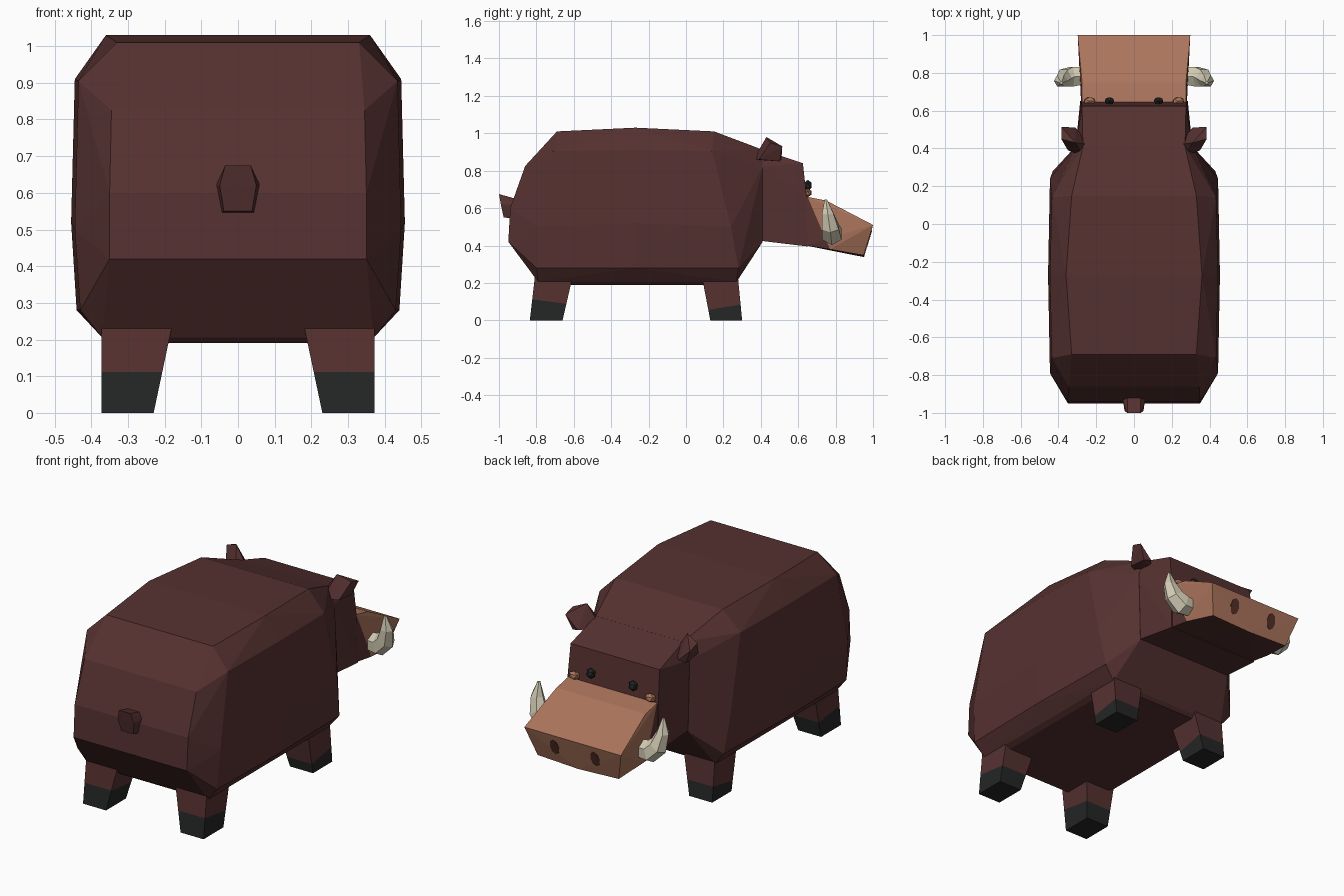
import bpy, bmesh, math
from mathutils import Vector

if "Cube" in bpy.data.objects:
    bpy.data.objects.remove(bpy.data.objects["Cube"])


def material(name, rgb):
    m = bpy.data.materials.new(name)
    m.diffuse_color = (*rgb, 1)
    m.use_nodes = True
    m.node_tree.nodes["Principled BSDF"].inputs["Base Color"].default_value = m.diffuse_color
    return m


BROWN = material("brown hide", (0.092, 0.031, 0.030))
TAN = material("tan snout", (0.41, 0.175, 0.106))
BLACK = material("black hoof", (0.018, 0.019, 0.019))
IVORY = material("ivory", (0.64, 0.59, 0.45))
NOSTRIL = material("dark nostril", (0.085, 0.028, 0.020))


def finish(bm, name, *mats):
    bmesh.ops.recalc_face_normals(bm, faces=bm.faces)
    me = bpy.data.meshes.new(name)
    bm.to_mesh(me)
    bm.free()
    for m in mats:
        me.materials.append(m)
    ob = bpy.data.objects.new(name, me)
    bpy.context.collection.objects.link(ob)
    return ob


def hull(points, mirror=True):
    """Faceted convex solid, optionally from one mirrored half."""
    bm = bmesh.new()
    pts = set(points)
    if mirror:
        pts |= {(-x, y, z) for x, y, z in points}
    for p in sorted(pts):
        bm.verts.new(p)
    bmesh.ops.convex_hull(bm, input=bm.verts[:])
    loose = [v for v in bm.verts if not v.link_faces]
    bmesh.ops.delete(bm, geom=loose, context='VERTS')
    bmesh.ops.dissolve_limit(bm, angle_limit=0.02, verts=bm.verts[:], edges=bm.edges[:])
    return bm


def loft(rings):
    """Closed skin through rings of equal length."""
    bm = bmesh.new()
    vs = [[bm.verts.new(p) for p in r] for r in rings]
    n = len(vs[0])
    for a, b in zip(vs, vs[1:]):
        for i in range(n):
            j = (i + 1) % n
            bm.faces.new((a[i], a[j], b[j], b[i]))
    bm.faces.new(vs[0])
    bm.faces.new(vs[-1])
    return bm


# Barrel body with chamfered edges, tapering to the neck
finish(hull([
    (.345, -.86, .825), (.35, -.94, .60), (.35, -.95, .42),
    (.33, -.69, 1.01), (.36, -.27, 1.03), (.33, .15, 1.01),
    (.435, -.71, .905), (.445, -.27, .91), (.435, .14, .905),
    (.455, -.27, .52), (.445, -.79, .50), (.445, .24, .50),
    (.43, -.80, .28), (.44, -.27, .28), (.43, .28, .28),
    (.37, -.79, .205), (.37, .27, .205), (.34, -.77, .19), (.34, .25, .19),
    (.30, .41, .42), (.31, .41, .82), (.27, .41, .912),
]), "body", BROWN)

# Head block
finish(hull([
    (.30, .40, .425), (.31, .40, .82), (.27, .40, .915),
    (.275, .625, .84), (.28, .645, .66), (.285, .65, .395),
]), "head", BROWN)

# Snout: tan front, brown cheeks and underside
bm = hull([
    (.275, .64, .662), (.275, .75, .64), (.298, 1.0, .51),
    (.25, .95, .348), (.28, .64, .40), (.28, .77, .38), (0, .952, .338),
])
cut = Vector((0, .28, .12)).normalized()
pivot = Vector((0, .65, .66))
bmesh.ops.bisect_plane(bm, geom=bm.verts[:] + bm.edges[:] + bm.faces[:],
                       plane_co=pivot, plane_no=cut)
bm.normal_update()
for f in bm.faces:
    behind = (f.calc_center_median() - pivot).dot(cut) < 0 and f.normal.z < 0.5
    f.material_index = 1 if behind or f.normal.z < -0.7 else 0
finish(bm, "snout", TAN, BROWN)

# Tail stub
finish(hull([
    (.045, -.93, .545), (.06, -.92, .62), (.035, -.91, .65),
    (.035, -1.0, .675), (.05, -.99, .62), (.038, -.975, .55),
]), "tail", BROWN)

for s, side in ((1, "right"), (-1, "left")):
    # Ear
    finish(hull([(s * x, y, z) for x, y, z in (
        (.23, .42, .86), (.27, .36, .86), (.35, .39, .86), (.31, .51, .86),
        (.31, .43, .98), (.385, .515, .93), (.385, .45, .95), (.35, .50, .85),
    )], False), side + "_ear", BROWN)

    # Tusk: six-sided tube bending outward and up
    path = ((.25, .785, .46, .050, 90), (.33, .780, .46, .060, 75),
            (.372, .772, .50, .052, 35), (.388, .758, .57, .036, 5),
            (.385, .748, .645, .008, 0))
    rings = []
    for x, y, z, r, tilt in path:
        t = math.radians(tilt)
        ring = []
        for k in range(6):
            a = k * math.pi / 3
            u, v = r * math.cos(a), r * math.sin(a)
            ring.append((s * (x + u * math.cos(t)), y + v, z - u * math.sin(t)))
        rings.append(ring)
    finish(loft(rings), side + "_tusk", IVORY)

    # Eye and the small tan lump beside it
    for name, pos, size, mat in (
            ("eye", (.13, .652, .722), (.027, .022, .030), BLACK),
            ("cheek_lump", (.235, .650, .682), (.034, .024, .024), TAN)):
        bm = bmesh.new()
        bmesh.ops.create_icosphere(bm, subdivisions=1, radius=1)
        for v in bm.verts:
            v.co = Vector((s * pos[0] + v.co.x * size[0],
                           pos[1] + v.co.y * size[1], pos[2] + v.co.z * size[2]))
        finish(bm, side + "_" + name, mat)

    # Nostril plate lying on the sloped snout front
    up = Vector((0, .05, .165)).normalized()
    out = Vector((0, .957, -.29))
    rings = []
    for d in (-.004, .004):
        c = Vector((s * .125, .978, .437)) + out * d
        rings.append([c + Vector((.028 * math.cos(k * math.pi / 4), 0, 0))
                      + up * (.046 * math.sin(k * math.pi / 4)) for k in range(8)])
    finish(loft(rings), side + "_nostril", NOSTRIL)

    # Legs with dark hooves: (foot y range, top y range, hoof heights back/front)
    for name, (f0, f1), (t0, t1), (h0, h1) in (
            ("hind_leg", (-.835, -.66), (-.805, -.60), (.112, .088)),
            ("front_leg", (.13, .30), (.08, .275), (.055, .085))):
        top = .26

        def corner(h, yf, yt, inner):
            k = h / top
            x = .23 - .055 * k if inner else .372
            return (s * x, yf + (yt - yf) * k, h)

        rings = [[corner(a, f0, t0, True), corner(a, f0, t0, False),
                  corner(b, f1, t1, False), corner(b, f1, t1, True)]
                 for a, b in ((0, 0), (h0, h1), (top, top))]
        bm = loft(rings)
        for f in bm.faces:
            f.material_index = 1 if f.calc_center_median().z < .08 else 0
        finish(bm, side + "_" + name, BROWN, BLACK)
